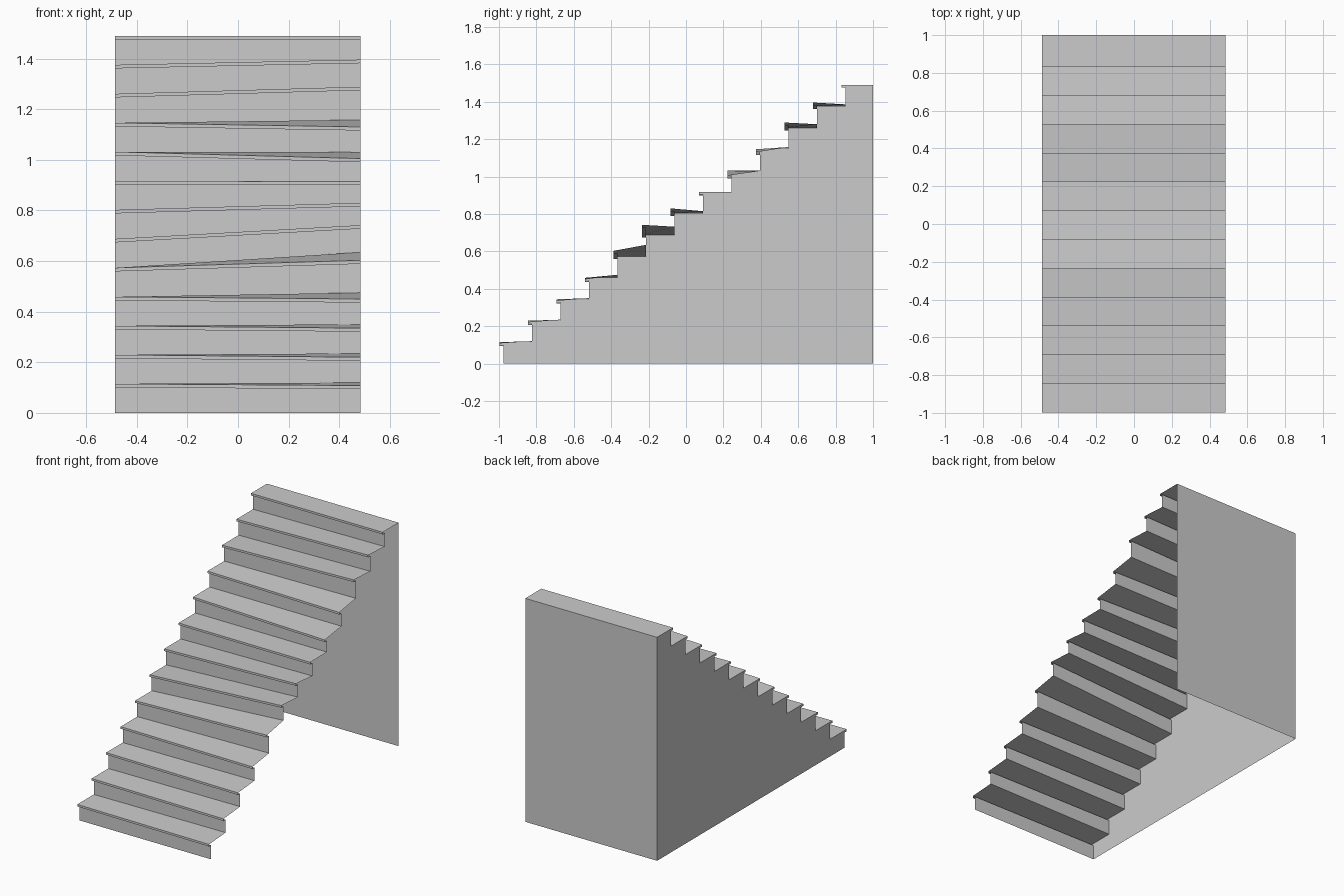
import bpy

if "Cube" in bpy.data.objects:
    bpy.data.objects.remove(bpy.data.objects["Cube"])

STEPS = 13
RISE, RUN = 1.49 / STEPS, 0.1525
XL, XR, LIP, NOSE = -0.487, 0.485, 0.014, 0.022

# warped right-hand heights of each tread: at the nosing and at the back
NOSE_R = [.108, .22, .335, .45, .603, .742, .83, .914, 1.005, 1.13, 1.289, 1.396, 1.49]
BACK_R = [.12, .235, .35, .475, .635, .732, .815, .916, 1.03, 1.158, 1.28, 1.386, 1.49]
NOSE_L = [RISE * (i + 1) for i in range(STEPS)]


def profile(x, nose, back):
    """Side outline of the flight: riser, nosing underside, nosing face, tread."""
    pts = [(x, -0.976, 0.0)]
    for i in range(STEPS):
        yn = -0.998 + RUN * i
        yr = yn + NOSE
        y_back = 1.0 if i == STEPS - 1 else yr + RUN
        pts += [(x, yr, nose[i] - LIP), (x, yn, nose[i] - LIP),
                (x, yn, nose[i]), (x, y_back, back[i])]
    return pts


def make(name, verts, faces):
    mesh = bpy.data.meshes.new(name)
    mesh.from_pydata(verts, [], faces)
    mesh.update()
    obj = bpy.data.objects.new(name, mesh)
    bpy.context.collection.objects.link(obj)
    return obj


left = profile(XL, NOSE_L, NOSE_L)
right = profile(XR, NOSE_R, BACK_R)
n = len(left)

# treads, nosings and risers as one folded sheet
make("treads_and_risers", left + right,
     [(i, n + i, n + i + 1, i + 1) for i in range(n - 1)])

# closed wall on the left; the right side and the underside stay open
wall = left + [(XL, 1.0, 0.0)]
make("left_wall", wall, [tuple(range(len(wall)))])

# tall wall at the back
make("back_wall", [(XR, 1, 0), (XL, 1, 0), (XL, 1, 1.49), (XR, 1, 1.49)],
     [(0, 1, 2, 3)])
